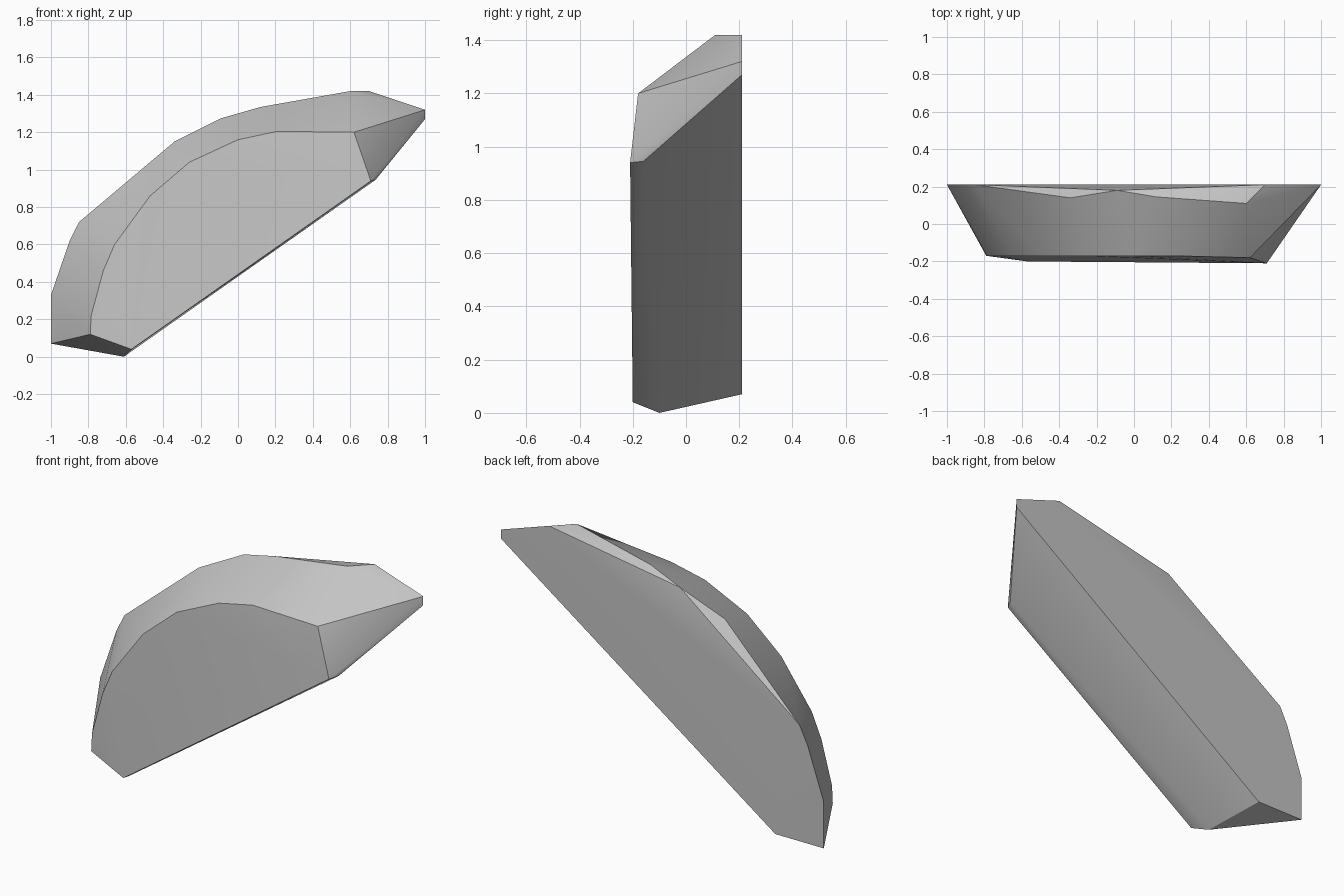
import bpy
import bmesh
import math

# Start from a scene without the default object
default_object = bpy.data.objects.get("Cube")
if default_object:
    bpy.data.objects.remove(default_object, do_unlink=True)

# One plain grey stone colour
grey = bpy.data.materials.new("plain grey")
grey.use_nodes = True
grey_colour = (0.55, 0.55, 0.55, 1.0)
grey.diffuse_color = grey_colour
grey.node_tree.nodes["Principled BSDF"].inputs["Base Color"].default_value = grey_colour


def outline(depth, points):
    """Place a list of front-view points (x, z) at one depth."""
    return [(x, depth, z) for x, z in points]


# Curved rim of the front face, running from the low tip over the top
front_rim = outline(-0.17, [
    (-0.79, 0.12), (-0.785, 0.22), (-0.72, 0.46), (-0.66, 0.6), (-0.47, 0.86),
    (-0.26, 1.04), (0, 1.16), (0.21, 1.205),
])
front_corner = [(0.62, -0.18, 1.2)]

# Straight lower edge with its narrow bevel
lower_edge = [
    (-0.57, -0.2, 0.04), (0.71, -0.21, 0.94),
    (-0.61, -0.1, 0), (0.735, -0.16, 0.945),
]

# Flat back, wider than the front
back_outline = outline(0.21, [
    (-0.7, 0.07), (-1, 0.07), (-1, 0.33), (-0.9, 0.62), (-0.85, 0.72),
    (0.7, 1.42), (1, 1.32), (1, 1.27),
])

# Chipped crest between the curved side and the back
crest = [
    (-0.34, 0.14, 1.15), (-0.09, 0.18, 1.275),
    (0.12, 0.145, 1.335), (0.6, 0.11, 1.42),
]

# Skin all outlines into one solid convex chunk
bm = bmesh.new()
for point in front_rim + front_corner + lower_edge + back_outline + crest:
    bm.verts.new(point)
hull = bmesh.ops.convex_hull(bm, input=list(bm.verts))
unused = [v for v in bm.verts if not v.link_faces]
bmesh.ops.delete(bm, geom=unused, context="VERTS")
bmesh.ops.dissolve_limit(
    bm, angle_limit=math.radians(0.5), verts=list(bm.verts), edges=list(bm.edges))
bmesh.ops.recalc_face_normals(bm, faces=list(bm.faces))

mesh = bpy.data.meshes.new("curved_chunk")
bm.to_mesh(mesh)
bm.free()
mesh.materials.append(grey)

chunk = bpy.data.objects.new("curved_chunk", mesh)
bpy.context.collection.objects.link(chunk)

# Soft shading on the curved side, crisp main edges
bpy.ops.object.select_all(action="DESELECT")
chunk.select_set(True)
bpy.context.view_layer.objects.active = chunk
bpy.ops.object.shade_smooth_by_angle(angle=math.radians(30))
